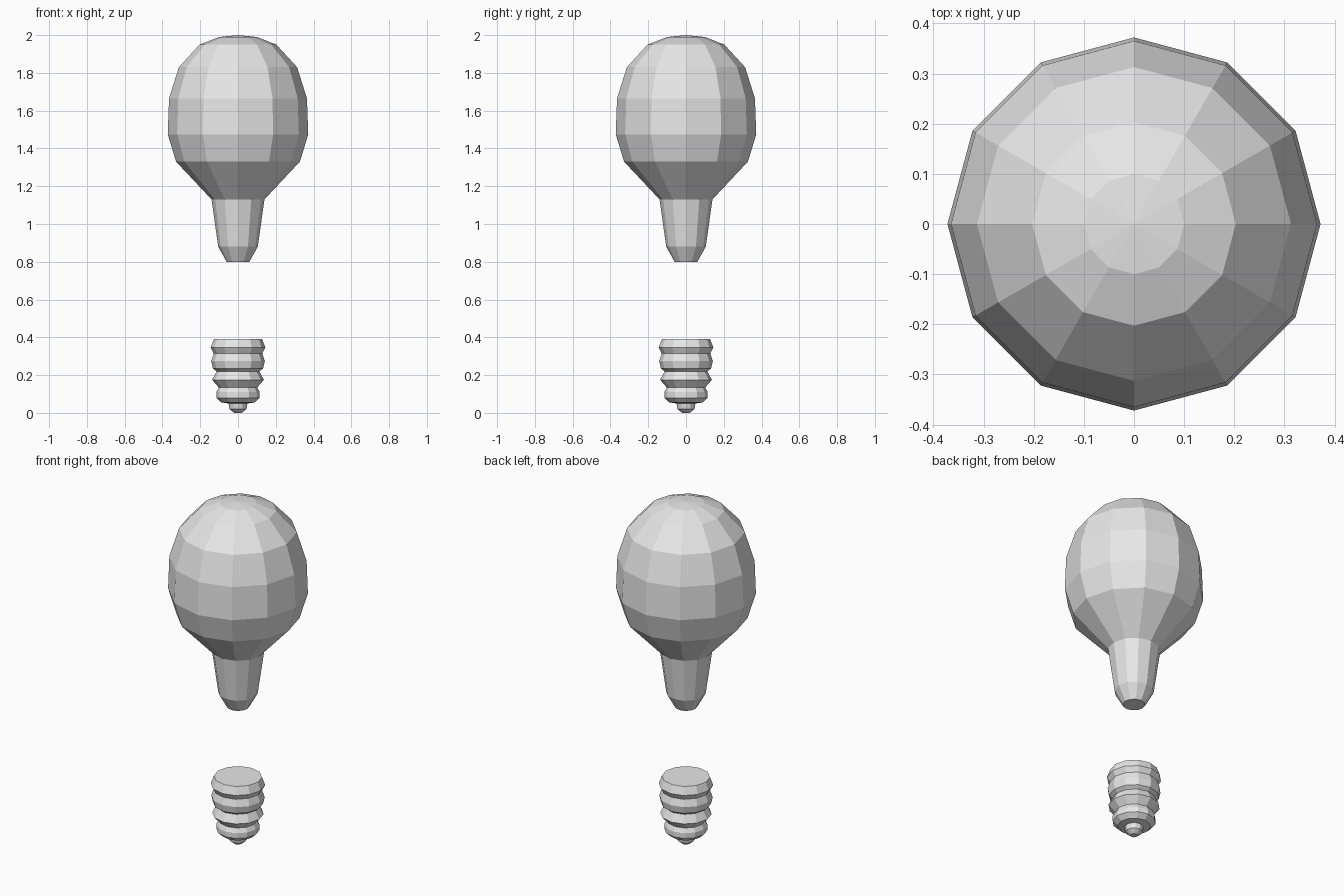
import bpy
import bmesh
from math import cos, sin, tau

cube = bpy.data.objects.get("Cube")
if cube:
    bpy.data.objects.remove(cube, do_unlink=True)

SIDES = 12

grey = bpy.data.materials.new("light grey")
grey.use_nodes = True
grey.diffuse_color = (0.8, 0.8, 0.8, 1)
grey.node_tree.nodes["Principled BSDF"].inputs["Base Color"].default_value = (0.8, 0.8, 0.8, 1)


def lathe(name, profile):
    """Turn (radius, height) points, listed bottom to top, into a closed faceted solid."""
    bm = bmesh.new()
    rings = []
    for r, z in profile:
        if r == 0:
            rings.append([bm.verts.new((0, 0, z))] * SIDES)
        else:
            rings.append([bm.verts.new((r * cos(tau * i / SIDES), r * sin(tau * i / SIDES), z))
                          for i in range(SIDES)])
    for low, high in zip(rings, rings[1:]):
        for i in range(SIDES):
            j = (i + 1) % SIDES
            corners = [low[i], low[j], high[j], high[i]]
            bm.faces.new(list(dict.fromkeys(corners)))
    # Flat caps on open ends
    for ring in (rings[0], rings[-1]):
        if len(set(ring)) > 1:
            bm.faces.new(ring)
    bmesh.ops.recalc_face_normals(bm, faces=bm.faces)
    mesh = bpy.data.meshes.new(name)
    bm.to_mesh(mesh)
    bm.free()
    mesh.materials.append(grey)
    obj = bpy.data.objects.new(name, mesh)
    bpy.context.collection.objects.link(obj)
    return obj


# Glass bulb with its tapered neck
lathe("glass_bulb", [
    (0.06, 0.80), (0.105, 0.88), (0.14, 1.13), (0.328, 1.33), (0.372, 1.475),
    (0.365, 1.665), (0.313, 1.83), (0.203, 1.95), (0.1, 1.99), (0, 2.0)])

# Screw base: contact tip, then four bulging thread rings
lathe("screw_base", [
    (0.02, 0.0), (0.045, 0.02), (0.05, 0.05),
    (0.088, 0.055), (0.115, 0.08), (0.115, 0.11), (0.102, 0.135),
    (0.137, 0.175), (0.113, 0.22),
    (0.133, 0.235), (0.142, 0.275), (0.128, 0.315),
    (0.145, 0.345), (0.128, 0.39)])
